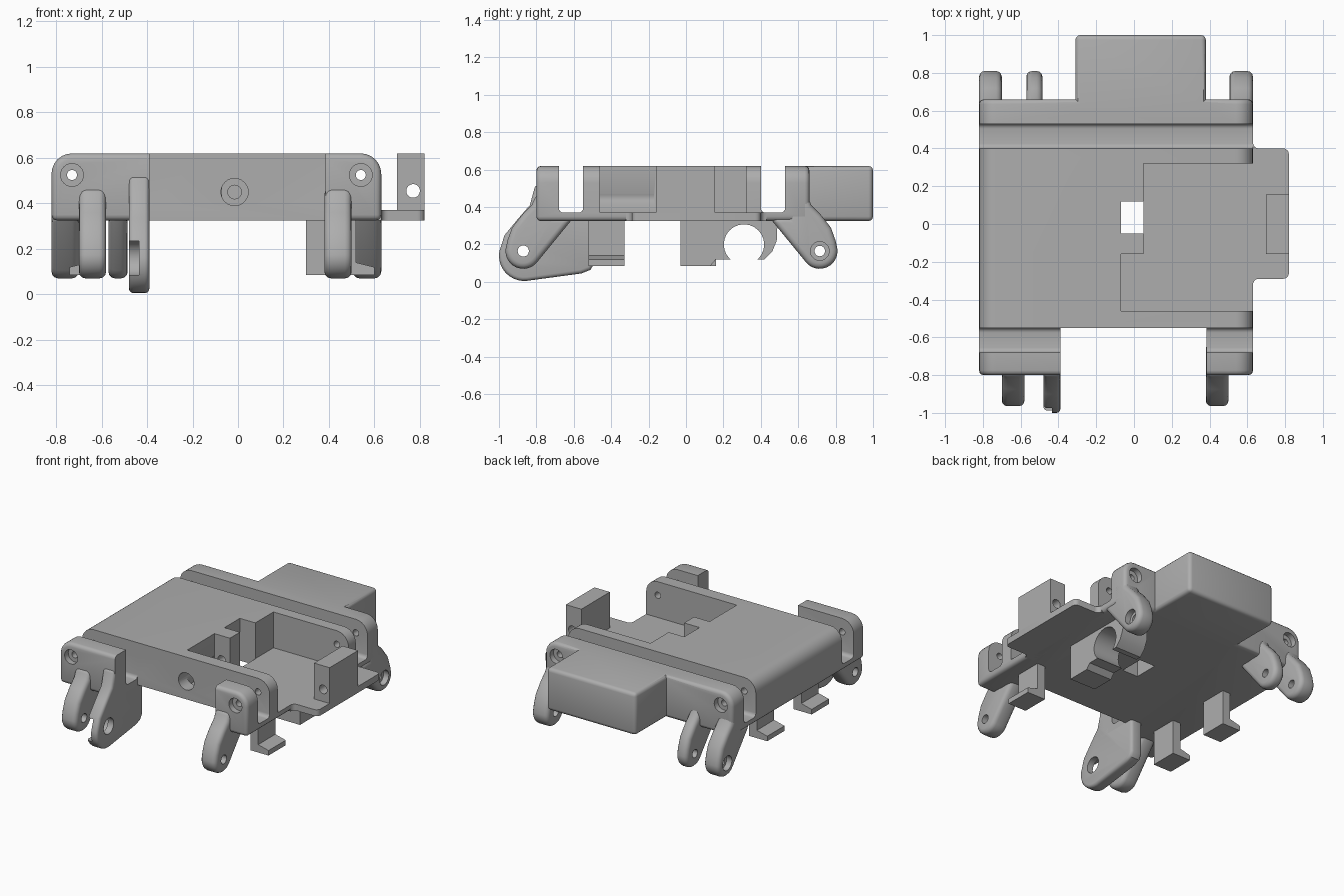
import bpy, bmesh, math
from mathutils import Vector

cube = bpy.data.objects.get("Cube")
if cube:
    bpy.data.objects.remove(cube, do_unlink=True)

grey = bpy.data.materials.new("plain grey")
grey.use_nodes = True
COLOUR = (0.42, 0.42, 0.42, 1)
grey.diffuse_color = COLOUR
grey.node_tree.nodes["Principled BSDF"].inputs["Base Color"].default_value = COLOUR


def bake(obj):
    """Apply all modifiers of an object."""
    deps = bpy.context.evaluated_depsgraph_get()
    mesh = bpy.data.meshes.new_from_object(obj.evaluated_get(deps))
    obj.modifiers.clear()
    obj.data = mesh


def prism(name, axis, pts, lo, hi, bevel=0.0):
    """Extrude a 2D outline along an axis, with optional rounded rims."""
    place = {"x": lambda a, b, t: (t, a, b),
             "y": lambda a, b, t: (a, t, b),
             "z": lambda a, b, t: (a, b, t)}[axis]
    bm = bmesh.new()
    face = bm.faces.new([bm.verts.new(place(a, b, lo)) for a, b in pts])
    ext = bmesh.ops.extrude_face_region(bm, geom=[face])
    move = Vector(place(0, 0, hi - lo))
    bmesh.ops.translate(bm, vec=move, verts=[v for v in ext["geom"] if isinstance(v, bmesh.types.BMVert)])
    bmesh.ops.recalc_face_normals(bm, faces=bm.faces)
    mesh = bpy.data.meshes.new(name)
    bm.to_mesh(mesh)
    bm.free()
    mesh.materials.append(grey)
    obj = bpy.data.objects.new(name, mesh)
    bpy.context.collection.objects.link(obj)
    if bevel:
        mod = obj.modifiers.new("rims", "BEVEL")
        mod.width, mod.segments = bevel, 3
        mod.limit_method, mod.angle_limit = "ANGLE", math.radians(50)
        bake(obj)
    return obj


def rect(a0, a1, b0, b1):
    return [(a0, b0), (a1, b0), (a1, b1), (a0, b1)]


def arc(a, b, r, start, end, n):
    angles = [math.radians(start + (end - start) * i / n) for i in range(n + 1)]
    return [(a + r * math.cos(t), b + r * math.sin(t)) for t in angles]


def circle(a, b, r):
    return arc(a, b, r, 0, 345, 23)


def box(name, x, y, z, bevel=0.0):
    return prism(name, "z", rect(*x, *y), *z, bevel)


def combine(obj, *others, op="DIFFERENCE"):
    """Cut or join other solids into obj and discard them."""
    for other in others:
        mod = obj.modifiers.new("combine", "BOOLEAN")
        mod.operation, mod.solver, mod.object = op, "EXACT", other
        bake(obj)
        bpy.data.objects.remove(other, do_unlink=True)


def hole(axis, a, b, r, lo, hi):
    return prism("cutter", axis, circle(a, b, r), lo, hi)


def groove(y0, y1):
    """Cross channel with a rounded floor."""
    r, z = 0.025, 0.37
    pts = [(y1, 0.8), (y0, 0.8)] + arc(y0 + r, z + r, r, 180, 270, 4) + arc(y1 - r, z + r, r, 270, 360, 4)
    return prism("cutter", "x", pts, -1, 1)


# Main body: rounded section, then grooves, front gap and side recess
BOTTOM, FLOOR, TOP = 0.325, 0.37, 0.62
LEFT, RIGHT = 0.63, -0.82
section = [(RIGHT, BOTTOM), (LEFT, BOTTOM)]
section += arc(LEFT - 0.09, TOP - 0.09, 0.09, 0, 90, 6)
section += arc(RIGHT + 0.09, TOP - 0.09, 0.09, 90, 180, 6)
body = prism("main_body", "y", section, -0.8, 0.66, 0.025)
rear = box("rear_box", (-0.31, 0.38), (0.56, 1.0), (BOTTOM, TOP), 0.025)
combine(body, rear, op="UNION")
combine(body,
        box("cutter", (-0.39, 0.385), (-1, -0.55), (0, 1)),
        groove(-0.68, -0.55), groove(0.40, 0.53),
        box("cutter", (0.05, 1), (-0.46, 0.32), (FLOOR, 1)),
        box("cutter", (-0.07, 0.06), (-0.46, -0.16), (FLOOR, 1)),
        box("cutter", (-0.07, 0.051), (-0.05, 0.12), (0, 1)))

# Screw holes through the end walls, and the centre hole in the front
for x in (-0.73, 0.54):
    combine(body, hole("y", x, 0.525, 0.022, -1, 0.9),
            hole("y", x, 0.525, 0.05, -0.9, -0.76),
            hole("y", x, 0.525, 0.05, 0.62, 0.9))
combine(body, hole("y", -0.015, 0.45, 0.06, -0.7, -0.17),
        hole("y", -0.015, 0.45, 0.03, -0.3, 0.0))

# Side shelf with its upright block
shelf = [(0.56, -0.32), (0.63, -0.32)] + arc(0.66, -0.32, 0.03, 180, 90, 4)
shelf += arc(0.79, -0.26, 0.03, -90, 0, 4) + arc(0.79, 0.37, 0.03, 0, 90, 4)
shelf += arc(0.66, 0.43, 0.03, 270, 180, 4) + [(0.56, 0.43)]
prism("side_shelf", "z", shelf, BOTTOM, FLOOR)
stop = box("shelf_block", (0.70, 0.82), (-0.16, 0.155), (0.35, TOP))
combine(stop, hole("y", 0.77, 0.455, 0.03, -0.3, 0.3))

# Hinge arms, front and back share one outline
arm = [(-0.70, 0.345), (-0.60, 0.345)] + arc(-0.87, 0.165, 0.095, -38, -185, 12)
arm += [(-0.955, 0.22), (-0.93, 0.29), (-0.875, 0.36), (-0.825, 0.41), (-0.80, 0.47), (-0.70, 0.47)]
rear_arm = [(-y - 0.155, z) for y, z in arm]
for i, (x0, x1) in enumerate([(-0.70, -0.58), (0.38, 0.50)]):
    obj = prism(f"front_arm_{i}", "x", arm, x0, x1, 0.03)
    combine(obj, hole("x", -0.87, 0.165, 0.03, x0 - 0.1, x1 + 0.1))
for i, (x0, x1) in enumerate([(-0.82, -0.70), (-0.57, -0.485), (0.505, 0.63)]):
    obj = prism(f"rear_arm_{i}", "x", rear_arm, x0, x1, 0.03)
    combine(obj, hole("x", 0.715, 0.165, 0.028, x0 - 0.1, x1 + 0.1))
    if i == 0:
        combine(obj, hole("x", 0.715, 0.165, 0.05, x0 - 0.1, x0 + 0.04))
    if i == 2:
        combine(obj, hole("x", 0.715, 0.165, 0.05, x1 - 0.04, x1 + 0.1))

# Large lever beside the front arm, with a pocket open to the front
lever = [(-0.70, 0.345), (-0.49, 0.345), (-0.49, 0.10), (-0.51, 0.065), (-0.56, 0.045)]
lever += arc(-0.865, 0.14, 0.135, -83, -190, 10)
lever += [(-0.97, 0.25), (-0.90, 0.335), (-0.835, 0.41), (-0.805, 0.52), (-0.70, 0.52)]
obj = prism("front_lever", "x", lever, -0.48, -0.39, 0.02)
combine(obj, hole("x", -0.87, 0.16, 0.055, -0.6, -0.3),
        hole("x", -0.87, 0.16, 0.078, -0.6, -0.435),
        box("cutter", (-0.6, -0.435), (-1.1, -0.87), (0.085, 0.235)))

# Hooked tabs under the plate: thin wall with an outward foot
for i, (x, side, y0, y1) in enumerate([(-0.60, -1, -0.52, -0.33),
                                       (-0.60, -1, -0.03, 0.16),
                                       (0.46, 1, -0.52, -0.33)]):
    hook = [(x, 0.34), (x, 0.085), (x + side * 0.14, 0.085), (x + side * 0.14, 0.12),
            (x + side * 0.06, 0.14), (x + side * 0.06, 0.34)]
    prism(f"hook_tab_{i}", "y", hook, y0, y1)

# Round clip under the plate
clip = [(-0.03, 0.335), (-0.03, 0.085), (0.13, 0.085), (0.16, 0.12), (0.39, 0.12),
        (0.42, 0.12), (0.46, 0.16), (0.485, 0.22), (0.49, 0.335)]
obj = prism("round_clip", "x", clip, 0.30, 0.50)
combine(obj, hole("x", 0.31, 0.2, 0.108, 0.2, 0.6))

# Smooth rounded surfaces, keep hard edges
bpy.ops.object.select_all(action="DESELECT")
for obj in bpy.context.collection.objects:
    if obj.type == "MESH":
        obj.select_set(True)
        bpy.context.view_layer.objects.active = obj
bpy.ops.object.shade_smooth_by_angle(angle=math.radians(35))
